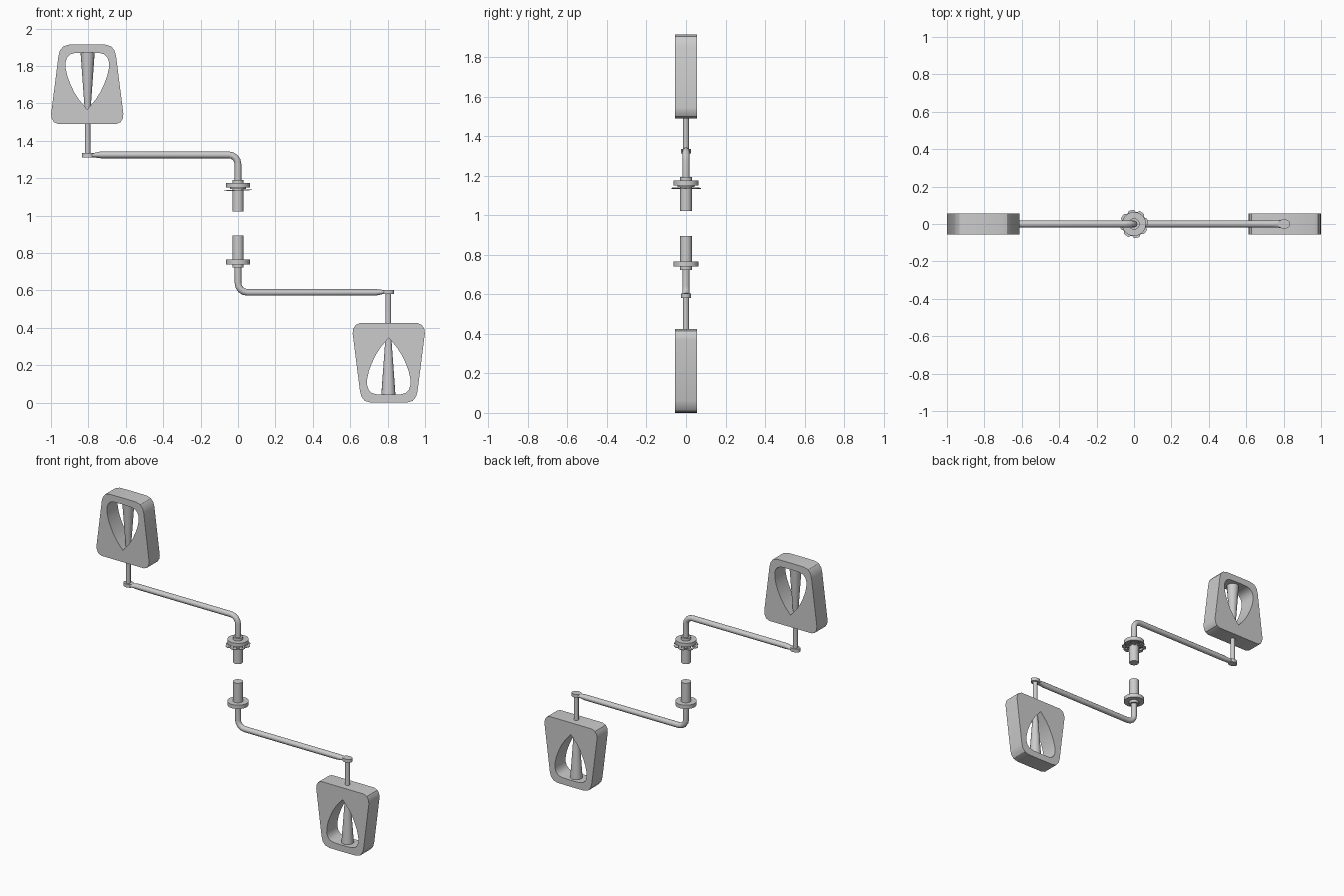
import bpy, bmesh
from math import pi, sin, cos, radians
from mathutils import Matrix, Vector

if "Cube" in bpy.data.objects:
    bpy.data.objects.remove(bpy.data.objects["Cube"])

PX = 0.806                                   # pedal axle position
TURN = (Matrix.Translation((0, 0, 0.9575)) @ Matrix.Rotation(pi, 4, 'Y')
        @ Matrix.Translation((0, 0, -0.9575)))


def finish(name, bm, turn=False, angle=32):
    bmesh.ops.remove_doubles(bm, verts=bm.verts, dist=1e-5)
    bmesh.ops.recalc_face_normals(bm, faces=bm.faces)
    if turn:
        bm.transform(TURN)
    me = bpy.data.meshes.new(name)
    bm.to_mesh(me)
    bm.free()
    ob = bpy.data.objects.new(name, me)
    bpy.context.collection.objects.link(ob)
    bpy.ops.object.select_all(action='DESELECT')
    ob.select_set(True)
    bpy.context.view_layer.objects.active = ob
    bpy.ops.object.shade_smooth_by_angle(angle=radians(angle))
    return ob


def loft(bm, rings):
    loops = [[bm.verts.new(p) for p in r] for r in rings]
    n = len(loops[0])
    for a, b in zip(loops, loops[1:]):
        for i in range(n):
            j = (i + 1) % n
            bm.faces.new((a[i], a[j], b[j], b[i]))
    bm.faces.new(loops[0])
    bm.faces.new(loops[-1][::-1])


def turned(name, profile, x, turn, n=24, sx=1.0):
    # profile of (radius, z) spun round a vertical axis
    bm = bmesh.new()
    loft(bm, [[(x + r * sx * cos(2 * pi * i / n), r * sin(2 * pi * i / n), z)
               for i in range(n)] for r, z in profile])
    return finish(name, bm, turn)


def arm(name, turn):
    # centre x, centre z, bend angle, half width, half thickness
    R = 0.05
    path = [(0, 0.73, 0, .018, .018)]
    for k in range(5):
        a = pi / 2 * k / 4
        path.append((R - R * cos(a), 0.59 + R - R * sin(a), a, .018, .018))
    path += [(0.735, 0.59, pi / 2, .018, .018),
             (0.775, 0.592, pi / 2, .02, .011),
             (0.80, 0.592, pi / 2, .022, .0105)]
    bm = bmesh.new()
    n, rings = 12, []
    for x, z, a, w, t in path:
        side = Vector((cos(a), 0, sin(a)))
        rings.append([Vector((x, 0, z)) + side * t * cos(2 * pi * i / n)
                      + Vector((0, w, 0)) * sin(2 * pi * i / n) for i in range(n)])
    loft(bm, rings)
    finish(name, bm, turn, 50)


# Half outlines of the pedal and its teardrop window
OUTER = [(0, 0), (.098, .001), (.128, .010), (.146, .032), (.154, .062),
         (.193, .370), (.190, .395), (.178, .415), (.155, .425), (0, .425)]
HOLE = [(0, .043), (.065, .045), (.092, .053), (.108, .070), (.116, .095),
        (.115, .13), (.106, .17), (.091, .21), (.070, .255), (.044, .295), (0, .347)]


def pedal(name, turn):
    cu = bpy.data.curves.new(name, 'CURVE')
    cu.dimensions, cu.fill_mode, cu.extrude = '2D', 'BOTH', 0.056
    for half in (OUTER, HOLE):
        pts = half + [(-x, z) for x, z in half[-2:0:-1]]
        sp = cu.splines.new('POLY')
        sp.points.add(len(pts) - 1)
        for p, (x, z) in zip(sp.points, pts):
            p.co = (x, z, 0, 1)
        sp.use_cyclic_u = True
    tmp = bpy.data.objects.new(name + "_outline", cu)
    bpy.context.collection.objects.link(tmp)
    bpy.context.view_layer.update()
    me = bpy.data.meshes.new_from_object(
        tmp.evaluated_get(bpy.context.evaluated_depsgraph_get()))
    bm = bmesh.new()
    bm.from_mesh(me)
    bpy.data.objects.remove(tmp)
    bpy.data.meshes.remove(me)
    bm.transform(Matrix.Translation((PX, 0, 0)) @ Matrix.Rotation(pi / 2, 4, 'X'))
    finish(name, bm, turn)


for side, turn in (("lower", False), ("upper", True)):
    pedal(side + "_pedal", turn)
    arm(side + "_crank_arm", turn)
    # Flattened eye, axle and flaring core seen through the window
    turned(side + "_arm_eye", [(.025, .581), (.025, .603)], PX - .004, turn, 20, 1.3)
    turned(side + "_axle", [(.0145, .59), (.0145, .36), (.016, .345), (.038, .04)],
           PX - .002, turn, 16)
    # Bearing sleeve with flange and collar
    turned(side + "_sleeve", [(.03, .894), (.03, .776 if not turn else .77), (.03, .765),
                              (.064, .765), (.064, .740), (.03, .740), (.03, .723)],
           0, turn)

# Toothed lock washer and spacer below the upper flange
bm = bmesh.new()
N = 48
grid = []
for r_type, dz in ((0, -.002), (1, -.002), (1, .002), (0, .002)):
    row = []
    for i in range(N):
        a = 2 * pi * i / N
        r = .056 if r_type == 0 else (.075 if i % 6 < 4 else .066)
        row.append(bm.verts.new((r * cos(a), r * sin(a),
                                 1.136 + dz + .04 * r * cos(a))))
    grid.append(row)
for k in range(4):
    A, B = grid[k], grid[(k + 1) % 4]
    for i in range(N):
        j = (i + 1) % N
        bm.faces.new((A[i], A[j], B[j], B[i]))
# Spokes joining the washer rim to the sleeve
for k in range(8):
    m = (Matrix.Rotation(2 * pi * k / 8 + .2, 4, 'Z') @ Matrix.Translation((.044, 0, 1.136))
         @ Matrix.Diagonal((.032, .014, .004, 1)))
    bmesh.ops.create_cube(bm, size=1, matrix=m)
finish("lock_washer", bm)
turned("washer_spacer", [(.042, 1.142), (.042, 1.152)], 0, False)
